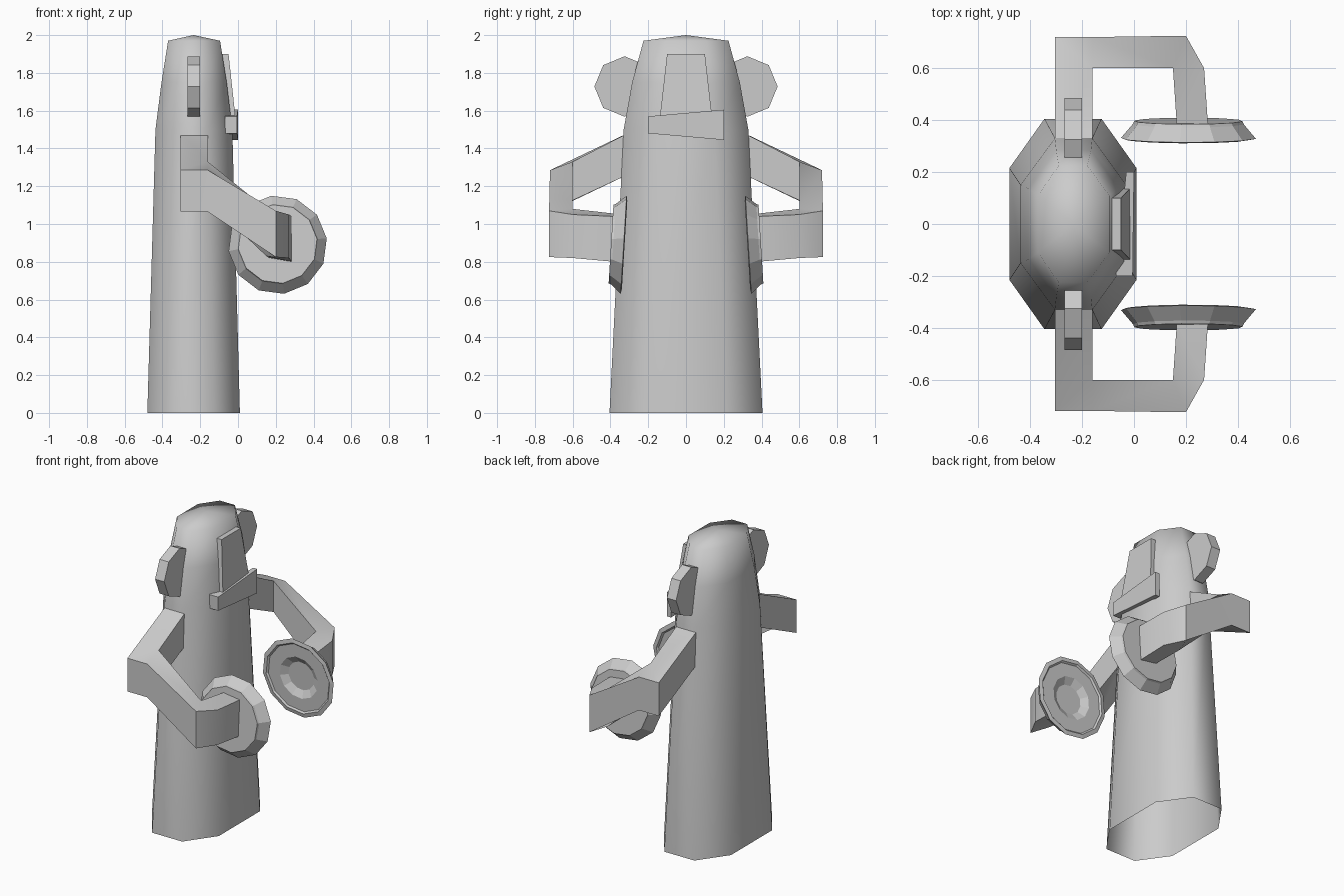
import bpy, bmesh, math
from mathutils import Matrix, Vector

if "Cube" in bpy.data.objects:
    bpy.data.objects.remove(bpy.data.objects["Cube"])

grey = bpy.data.materials.new("light grey")
grey.diffuse_color = (0.6, 0.6, 0.6, 1)
grey.use_nodes = True
grey.node_tree.nodes["Principled BSDF"].inputs["Base Color"].default_value = grey.diffuse_color


def make(name, rings, caps=(True, True), smooth=None, apex=None):
    """Skin a list of equal-length closed rings; apex closes the top with a fan."""
    bm = bmesh.new()
    loops = [[bm.verts.new(p) for p in r] for r in rings]
    n = len(loops[0])
    for a, b in zip(loops, loops[1:]):
        for i in range(n):
            j = (i + 1) % n
            bm.faces.new((a[i], a[j], b[j], b[i]))
    if caps[0]:
        bm.faces.new(loops[0][::-1])
    if apex:
        tip = bm.verts.new(apex)
        for i in range(n):
            bm.faces.new((loops[-1][i], loops[-1][(i + 1) % n], tip))
    elif caps[1]:
        bm.faces.new(loops[-1])
    bmesh.ops.remove_doubles(bm, verts=bm.verts, dist=1e-4)
    bmesh.ops.recalc_face_normals(bm, faces=bm.faces)
    me = bpy.data.meshes.new(name)
    bm.to_mesh(me)
    bm.free()
    me.materials.append(grey)
    if smooth:
        me.polygons.foreach_set("use_smooth", [True] * len(me.polygons))
        me.set_sharp_from_angle(angle=math.radians(smooth))
    ob = bpy.data.objects.new(name, me)
    bpy.context.collection.objects.link(ob)
    return ob


def octagon(z, x0, x1, xa, xb, ya, yb):
    """Elongated octagon: side flats at half-depth ya, end flats at yb."""
    return [(x0, -ya, z), (xa, -yb, z), (xb, -yb, z), (x1, -ya, z),
            (x1, ya, z), (xb, yb, z), (xa, yb, z), (x0, ya, z)]


# body and head: one tapering shell, open underneath
make("body", [
    octagon(0.00, -0.48, 0.01, -0.345, -0.125, 0.215, 0.405),
    octagon(1.50, -0.437, -0.03, -0.305, -0.16, 0.15, 0.33),
    octagon(1.75, -0.405, -0.06, -0.30, -0.165, 0.135, 0.285),
    octagon(1.97, -0.37, -0.095, -0.29, -0.18, 0.11, 0.225),
], caps=(False, True), smooth=70, apex=(-0.235, 0, 2.0))

# face plate, leaning with the head
make("face_plate", [
    [(-0.12, -0.14, 1.55), (-0.012, -0.14, 1.55), (-0.012, 0.14, 1.55), (-0.12, 0.14, 1.55)],
    [(-0.12, -0.10, 1.90), (-0.05, -0.10, 1.90), (-0.05, 0.10, 1.90), (-0.12, 0.10, 1.90)],
])

# mouth bar, taller at one end
make("mouth", [
    [(-0.07, -0.2, 1.48), (-0.005, -0.2, 1.48), (-0.005, -0.2, 1.57), (-0.07, -0.2, 1.57)],
    [(-0.03, 0.2, 1.445), (0.0, 0.2, 1.445), (0.0, 0.2, 1.605), (-0.03, 0.2, 1.605)],
])

# arm cross-sections: outer (x, y, top, bottom), inner (x, y, top, bottom)
ARM = [
    ((-0.305, 0.30, 1.485, 1.265), (-0.16, 0.30, 1.485, 1.265)),
    ((-0.305, 0.72, 1.285, 1.065), (-0.16, 0.60, 1.33, 1.125)),
    ((-0.16, 0.72, 1.285, 1.065), (-0.16, 0.60, 1.33, 1.125)),
    ((0.20, 0.725, 1.07, 0.825), (0.15, 0.60, 1.08, 0.83)),
    ((0.27, 0.60, 1.05, 0.82), (0.15, 0.60, 1.08, 0.83)),
    ((0.285, 0.38, 1.04, 0.80), (0.165, 0.38, 1.055, 0.82)),
]
# cymbal profile: radius, distance from the centre line
CYMBAL = [(0.21, 0.397), (0.215, 0.385), (0.262, 0.33), (0.235, 0.325),
          (0.225, 0.335), (0.14, 0.335), (0.095, 0.362)]

for s, side in ((-1, "right"), (1, "left")):
    # ear
    ring = [(0.16 * math.cos(k * math.pi / 4), 0.16 * math.sin(k * math.pi / 4)) for k in range(8)]
    make(side + "_ear", [[(x, s * (0.325 + a), 1.728 + b) for a, b in ring]
                         for x in (-0.267, -0.2)])
    # bent arm
    rings = []
    for o, i in ARM:
        rings.append([(o[0], s * o[1], o[2]), (i[0], s * i[1], i[2]),
                      (i[0], s * i[1], i[3]), (o[0], s * o[1], o[3])])
    make(side + "_arm", rings, smooth=50)
    # dished cymbal, tipped slightly outward at the bottom
    c = Vector((0.21, s * 0.33, 0.89))
    tilt = Matrix.Rotation(s * math.radians(3.5), 3, 'X')
    rings = []
    for r, d in CYMBAL:
        rings.append([c + tilt @ Vector((r * math.cos(k * math.pi / 6 + 0.13), s * (d - 0.33),
                                         r * math.sin(k * math.pi / 6 + 0.13)))
                      for k in range(12)])
    make(side + "_cymbal", rings)
